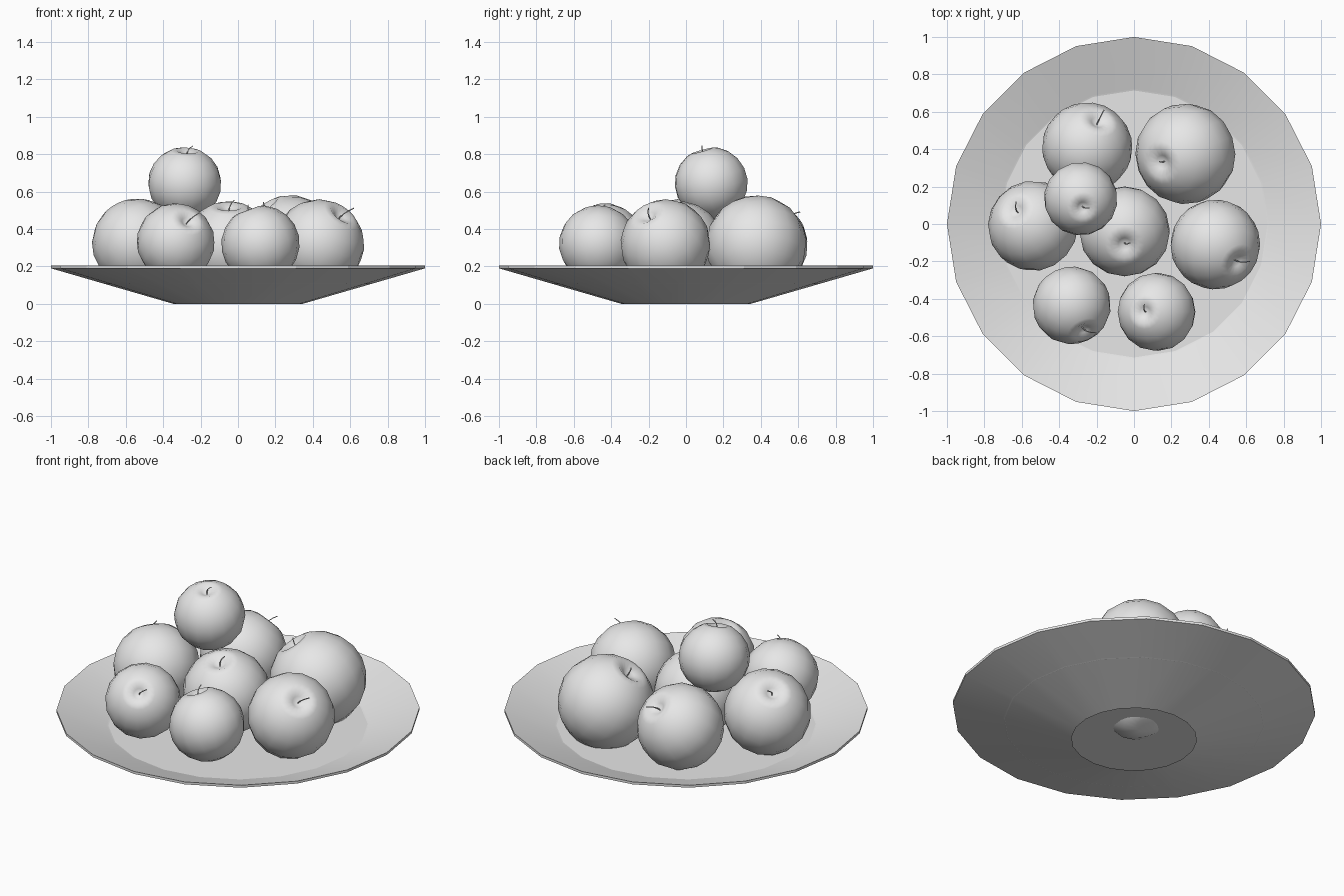
import bpy
import bmesh
import math
from mathutils import Vector

cube = bpy.data.objects.get("Cube")
if cube:
    bpy.data.objects.remove(cube, do_unlink=True)

grey = bpy.data.materials.new("light_grey")
grey.use_nodes = True
grey.diffuse_color = (0.8, 0.8, 0.8, 1)
grey.node_tree.nodes["Principled BSDF"].inputs["Base Color"].default_value = (0.8, 0.8, 0.8, 1)


def lathe(name, profile, sides, smooth_angle):
    """Revolve (radius, height) points around z; radius 0 closes to a point."""
    bm = bmesh.new()
    rings = []
    for r, z in profile:
        count = sides if r > 0 else 1
        turns = [2 * math.pi * i / sides for i in range(count)]
        rings.append([bm.verts.new((r * math.cos(a), r * math.sin(a), z)) for a in turns])
    for low, high in zip(rings, rings[1:]):
        for i in range(sides):
            j = (i + 1) % sides
            corners = [low[i % len(low)], low[j % len(low)],
                       high[j % len(high)], high[i % len(high)]]
            bm.faces.new(list(dict.fromkeys(corners)))
    mesh = bpy.data.meshes.new(name)
    bm.to_mesh(mesh)
    bm.free()
    mesh.materials.append(grey)
    obj = bpy.data.objects.new(name, mesh)
    bpy.context.collection.objects.link(obj)
    bpy.ops.object.select_all(action='DESELECT')
    obj.select_set(True)
    bpy.context.view_layer.objects.active = obj
    bpy.ops.object.shade_smooth_by_angle(angle=math.radians(smooth_angle))
    return obj


def stem(name, base, tip, axis):
    """Thin bent stalk leaving the fruit along its axis."""
    curve = bpy.data.curves.new(name, 'CURVE')
    curve.dimensions = '3D'
    curve.bevel_depth = 0.003
    curve.bevel_resolution = 0
    curve.use_fill_caps = True
    curve.materials.append(grey)
    bend = base + axis * 0.045
    line = curve.splines.new('POLY')
    line.points.add(4)
    for i, point in enumerate(line.points):
        t = i / 4
        p = base * (1 - t) ** 2 + bend * 2 * t * (1 - t) + tip * t * t
        point.co = (*p, 1)
    bpy.context.collection.objects.link(bpy.data.objects.new(name, curve))


# Plate: sloped underside open at the foot, thin rim, sloped wall, flat floor
lathe("plate", [(0.345, 0), (1, 0.19), (1, 0.205), (0.715, 0.107), (0, 0.107)], 20, 15)

# Fruit profile: a ball with a dimple at each end
fruit_profile = [(0, -0.9), (0.2, -0.96)]
fruit_profile += [(math.cos(a), 0.98 * math.sin(a))
                  for a in (math.radians(d) for d in range(-62, 70, 18))]
fruit_profile += [(0.3, 0.92), (0.14, 0.84), (0, 0.76)]

# Name, centre, radius, dimple offset in plan, stem tip offset from its base
fruits = [
    ("back_left", (-0.25, 0.41, 0.32), 0.243, (0.05, 0.12), (0.04, 0.08, 0.04)),
    ("back_right", (0.275, 0.375, 0.315), 0.27, (-0.11, -0.04), (-0.03, 0, 0.06)),
    ("left", (-0.54, -0.01, 0.325), 0.242, (-0.08, 0.07), (-0.01, 0.06, 0.05)),
    ("right", (0.435, -0.11, 0.32), 0.242, (0.10, -0.08), (0.085, -0.01, 0.06)),
    ("front_left", (-0.333, -0.435, 0.33), 0.21, (0.055, -0.115), (0.07, -0.03, 0.06)),
    ("front_right", (0.12, -0.47, 0.32), 0.21, (-0.055, 0), (-0.01, 0.04, 0.06)),
    ("centre", (-0.05, -0.04, 0.31), 0.243, (0, -0.06), (0.03, 0, 0.07)),
    ("top", (-0.285, 0.135, 0.645), 0.197, (0.01, -0.04), (0.035, -0.01, 0.055)),
]
for name, centre, radius, (dx, dy), lean in fruits:
    reach = 0.76 * radius
    offset = Vector((dx, dy, math.sqrt(reach ** 2 - dx ** 2 - dy ** 2)))
    axis = offset.normalized()
    fruit = lathe("fruit_" + name, fruit_profile, 16, 180)
    fruit.location = centre
    fruit.scale = (radius,) * 3
    fruit.rotation_euler = axis.to_track_quat('Z', 'Y').to_euler()
    base = Vector(centre) + offset
    stem("stem_" + name, base, base + Vector(lean), axis)
